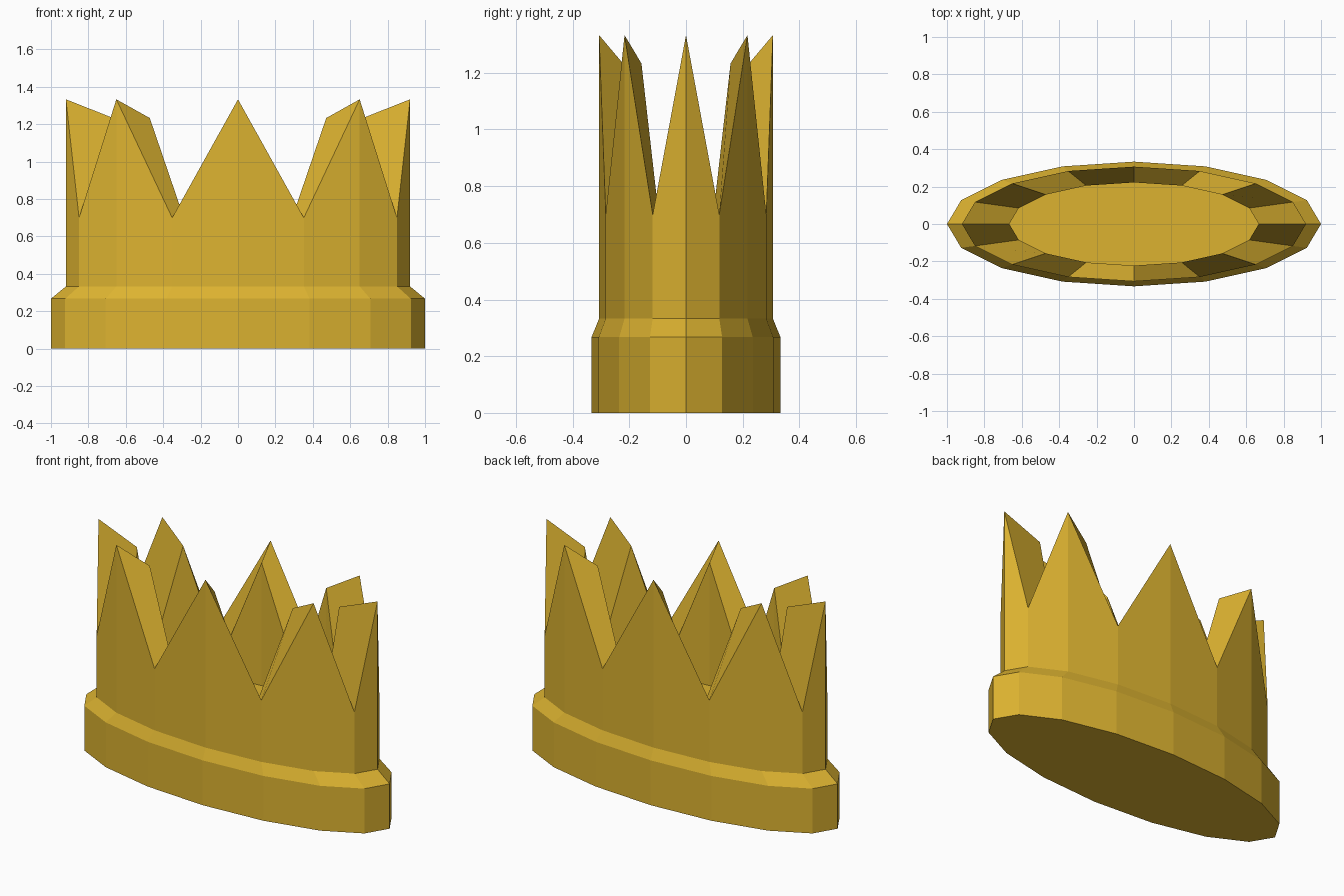
import bpy
import bmesh
from math import cos, sin, tau

SIDES = 16
DEPTH = 1 / 3          # oval: depth relative to width

cube = bpy.data.objects.get("Cube")
if cube:
    bpy.data.objects.remove(cube, do_unlink=True)

gold = bpy.data.materials.new("gold")
gold.use_nodes = True
colour = (0.72, 0.45, 0.03, 1)
gold.diffuse_color = colour
gold.node_tree.nodes["Principled BSDF"].inputs["Base Color"].default_value = colour


def oval_ring(bm, radius, peak, valley=None):
    """Ring of vertices whose height alternates between peak and valley."""
    heights = (peak, peak if valley is None else valley)
    return [bm.verts.new((radius * cos(tau * i / SIDES),
                          radius * DEPTH * sin(tau * i / SIDES),
                          heights[i % 2])) for i in range(SIDES)]


def bridge(bm, low, high):
    for i in range(SIDES):
        j = (i + 1) % SIDES
        bm.faces.new((low[i], low[j], high[j], high[i]))


bm = bmesh.new()
rings = [
    oval_ring(bm, 1.0, 0),                 # bottom edge
    oval_ring(bm, 1.0, 0.267),             # top of the base band
    oval_ring(bm, 0.92, 0.333),            # bevel up to the wall
    oval_ring(bm, 0.92, 1.333, 0.70),      # outer points
    oval_ring(bm, 0.667, 1.233, 0.60),     # inner points, sloping inward
    oval_ring(bm, 0.667, 0.5),             # inner floor edge
]
for low, high in zip(rings, rings[1:]):
    bridge(bm, low, high)
bm.faces.new(rings[-1])                    # inner floor
bm.faces.new(rings[0][::-1])               # underside

mesh = bpy.data.meshes.new("crown")
bm.to_mesh(mesh)
bm.free()
mesh.materials.append(gold)
crown = bpy.data.objects.new("crown", mesh)
bpy.context.collection.objects.link(crown)
